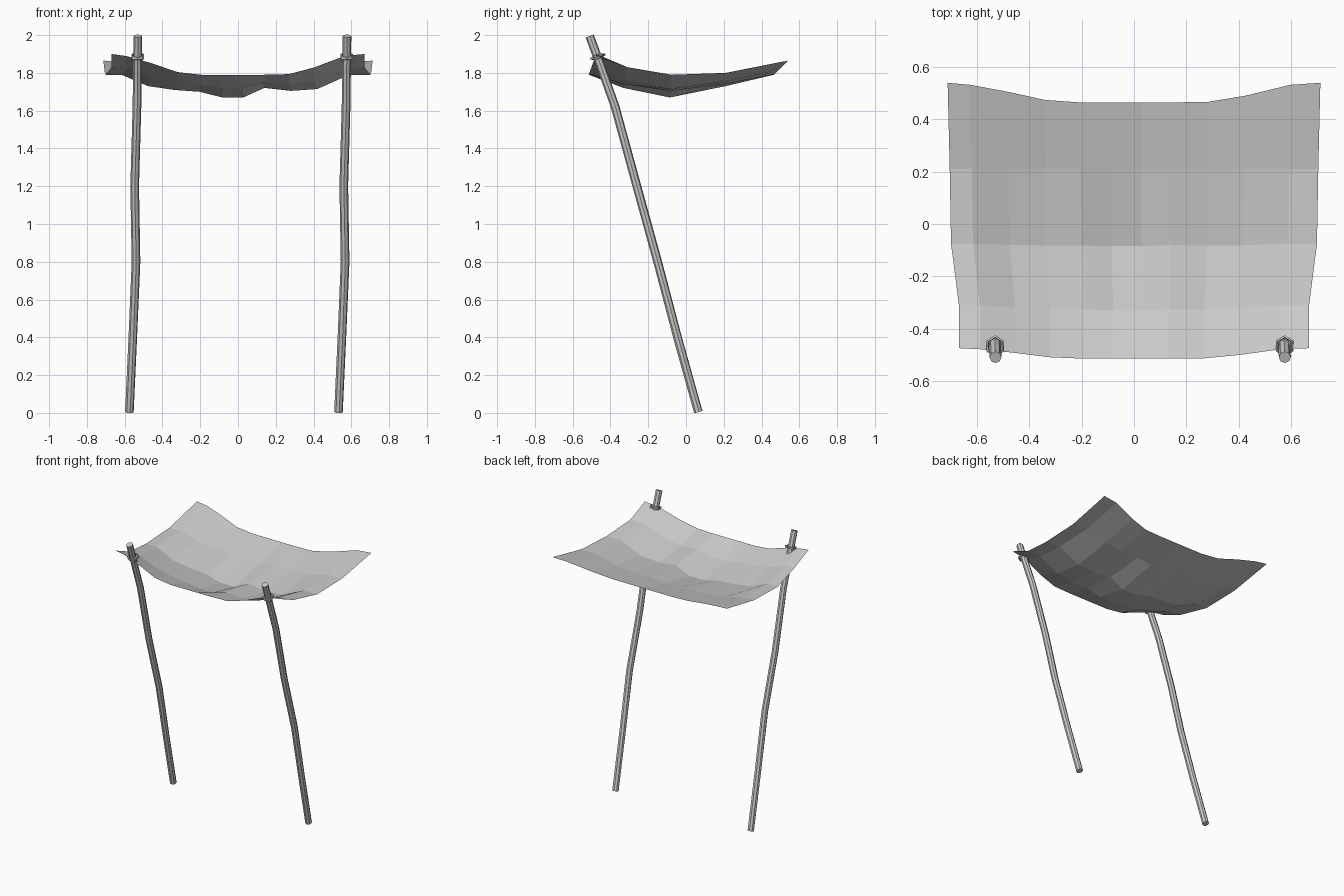
import bpy, bmesh, math
from mathutils import Vector

cube = bpy.data.objects.get("Cube")
if cube:
    bpy.data.objects.remove(cube, do_unlink=True)


def material(name, value):
    mat = bpy.data.materials.new(name)
    mat.use_nodes = True
    colour = (value, value, value, 1)
    mat.diffuse_color = colour
    mat.node_tree.nodes["Principled BSDF"].inputs["Base Color"].default_value = colour
    return mat


grey = material("plain grey", 0.6)


def finish(name, bm):
    mesh = bpy.data.meshes.new(name)
    bm.to_mesh(mesh)
    bm.free()
    mesh.materials.append(grey)
    obj = bpy.data.objects.new(name, mesh)
    bpy.context.collection.objects.link(obj)
    return obj


def sweep(bm, path, radius, sides, closed=False):
    """Round tube along a path of points, capped when open."""
    rings = []
    count = len(path)
    for i, point in enumerate(path):
        before = path[i - 1] if closed or i else point
        after = path[(i + 1) % count] if closed or i < count - 1 else point
        frame = (after - before).to_track_quat("Z", "Y")
        rings.append([bm.verts.new(point + frame @ Vector((
            radius * math.cos(math.tau * k / sides),
            radius * math.sin(math.tau * k / sides), 0))) for k in range(sides)])
    for i in range(count if closed else count - 1):
        a, b = rings[i], rings[(i + 1) % count]
        for k in range(sides):
            n = (k + 1) % sides
            bm.faces.new((a[k], a[n], b[n], b[k]))
    if not closed:
        bm.faces.new(rings[0][::-1])
        bm.faces.new(rings[-1])
    bmesh.ops.recalc_face_normals(bm, faces=bm.faces)


# Sagging cloth: each row has a depth, half width, low middle and raised side
columns = [-1, -.88, -.68, -.48, -.29, -.12, .04, .2, .4, .6, .84, 1]
smooth_lift = [1, .9, .55, .13, 0, 0, 0, 0, .03, .35, .9, 1]
wrinkled_lift = [1, 1, .5, .33, .25, 0, 0, .42, .29, .37, 1, 1]
rows = [  # y, half width, middle z, side z, wrinkle amount
    (-.515, .67, 1.79, 1.9, 0),
    (-.33, .67, 1.72, 1.83, .6),
    (-.085, .7, 1.67, 1.79, 1),
    (.21, .705, 1.73, 1.8, .5),
    (.465, .713, 1.79, 1.865, 0)]
bm = bmesh.new()
grid = []
for r, (y, half, low, high, wrinkle) in enumerate(rows):
    line = []
    for u, s, w in zip(columns, smooth_lift, wrinkled_lift):
        lift = s + (w - s) * wrinkle
        shift = (.04, .02, .01, 0, .075)[r] * lift
        line.append(bm.verts.new((u * half, y + shift, low + (high - low) * lift)))
    grid.append(line)
for a, b in zip(grid, grid[1:]):
    for k in range(len(columns) - 1):
        bm.faces.new((a[k], a[k + 1], b[k + 1], b[k]))
finish("cloth_canopy", bm)

# Two leaning, slightly crooked poles, each with a pair of crossed cord loops
pole_path = [(-.575, .065, .005), (-.557, -.045, .4), (-.54, -.15, .8),
             (-.547, -.26, 1.2), (-.535, -.375, 1.62), (-.532, -.46, 1.86),
             (-.53, -.51, 1.995)]
for side, offset in (("right", 0), ("left", 1.107)):
    bm = bmesh.new()
    sweep(bm, [Vector((x + offset, y, z)) for x, y, z in pole_path], .023, 8)
    pole = finish(side + "_pole", bm)
    bpy.ops.object.select_all(action="DESELECT")
    bpy.context.view_layer.objects.active = pole
    pole.select_set(True)
    bpy.ops.object.shade_smooth_by_angle(angle=math.radians(30))

    bm = bmesh.new()
    for tilt in (-.2, .2):
        loop = []
        for k in range(6):
            a = math.tau * k / 6 + math.pi / 6
            x, y = .033 * math.cos(a), .036 * math.sin(a)
            loop.append(Vector((-.531 + offset + x, -.467 + y,
                                1.886 + tilt * x + .3 * y)))
        sweep(bm, loop, .006, 5, closed=True)
    finish(side + "_cord_knot", bm)
